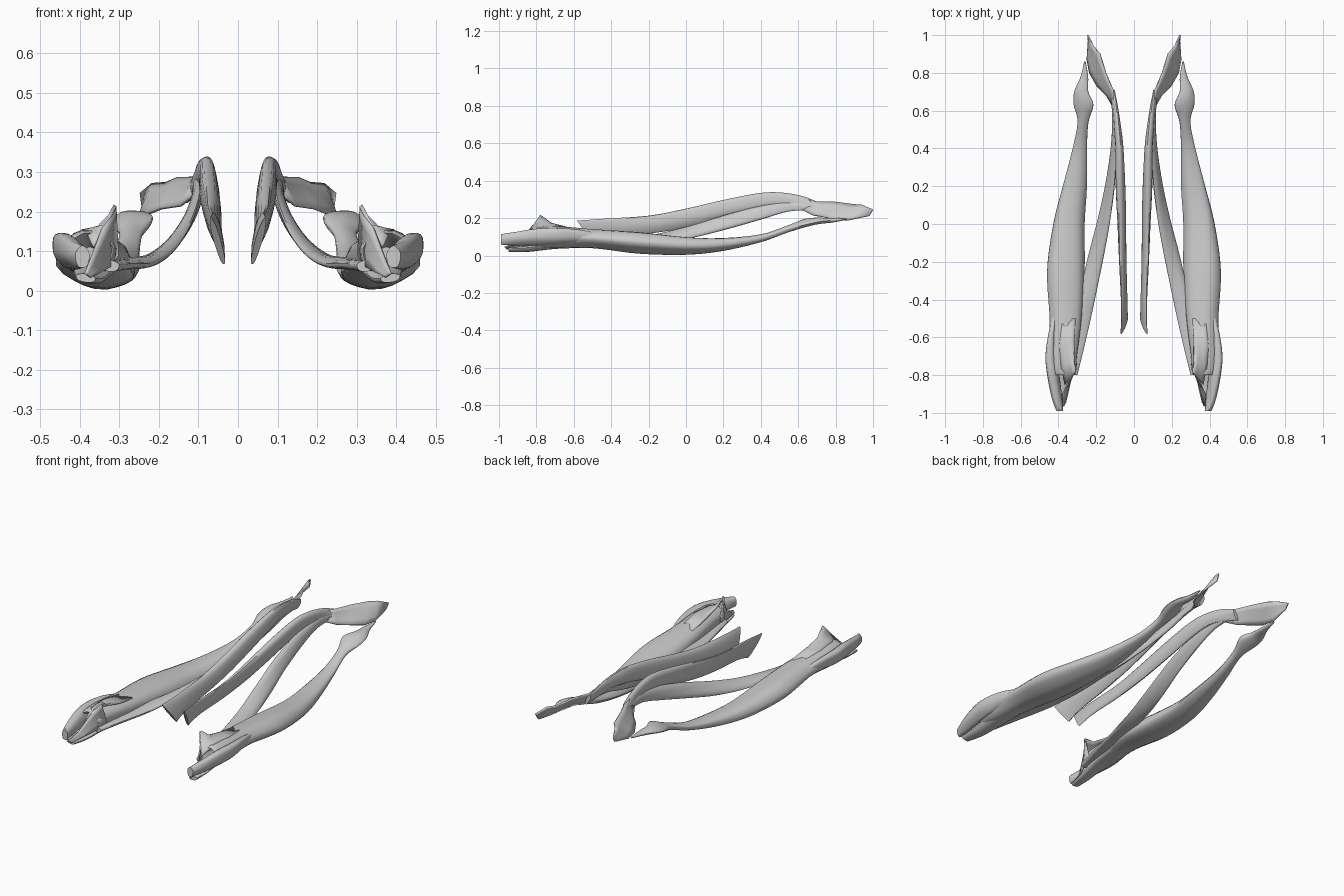
import bpy, bmesh, math
from mathutils import Vector

SIDES, STEPS = 20, 5


def spline(p, i, t):
    """Catmull-Rom value of a list of section tuples."""
    a, b, c, d = (p[max(0, min(len(p) - 1, i + k))] for k in (-1, 0, 1, 2))
    return [0.5 * (2 * q + (r - o) * t + (2 * o - 5 * q + 4 * r - s) * t * t
                   + (3 * q - o - 3 * r + s) * t ** 3) for o, q, r, s in zip(a, b, c, d)]


def finish(name, bm):
    bmesh.ops.recalc_face_normals(bm, faces=bm.faces)
    me = bpy.data.meshes.new(name)
    bm.to_mesh(me)
    bm.free()
    ob = bpy.data.objects.new(name, me)
    bpy.context.collection.objects.link(ob)
    ob.modifiers.new("mirror", "MIRROR").use_mirror_merge = False
    bpy.context.view_layer.objects.active = ob
    ob.select_set(True)
    bpy.ops.object.shade_smooth_by_angle(angle=math.radians(45))
    ob.select_set(False)
    return ob


def muscle(name, sections, shear=0.0, ripple=0.035):
    """Loft ovals; section = x, y, z, half width, half height, roll in degrees."""
    bm = bmesh.new()
    rows = [spline(sections, i, s / STEPS) for i in range(len(sections) - 1) for s in range(STEPS)]
    rows.append(sections[-1])
    rings = []
    for n, (x, y, z, w, h, roll) in enumerate(rows):
        ring, r = [], math.radians(roll)
        for k in range(SIDES):
            a = 2 * math.pi * k / SIDES
            f = 1 + ripple * math.sin(5 * a + 0.15 * n)
            u, v = max(w, .003) * f * math.cos(a), max(h, .003) * f * math.sin(a)
            dz = u * math.sin(r) + v * math.cos(r)
            lean = shear * dz * max(0, 1 - n / 10)      # oblique cut at the first end
            ring.append(bm.verts.new((x + u * math.cos(r) - v * math.sin(r), y + lean, z + dz)))
        rings.append(ring)
    for p, q in zip(rings, rings[1:]):
        for k in range(SIDES):
            j = (k + 1) % SIDES
            bm.faces.new((p[k], p[j], q[j], q[k]))
    bm.faces.new(rings[0])
    bm.faces.new(rings[-1])
    return finish(name, bm)


def sheet(name, edge_a, edge_b, thick):
    """Thin torn membrane spanned between two edges."""
    bm = bmesh.new()
    pairs = []
    for a, b in zip(edge_a, edge_b):
        a, b = Vector(a), Vector(b)
        pairs.append([bm.verts.new(a.lerp(b, t / 4)) for t in range(5)])
    for p, q in zip(pairs, pairs[1:]):
        for k in range(4):
            bm.faces.new((p[k], p[k + 1], q[k + 1], q[k]))
    ob = finish(name, bm)
    so = ob.modifiers.new("thickness", "SOLIDIFY")
    so.thickness, so.offset = thick, 0


# long outer belly with a knob and pointed tendon at the back, cupped at the front
muscle("outer_belly", [
    (.375, -.70, .095, .020, .015, 0), (.375, -.80, .095, .060, .050, 5),
    (.375, -.70, .095, .075, .058, 5), (.360, -.50, .090, .085, .050, 5),
    (.360, -.25, .067, .100, .056, 8), (.345, .00, .052, .083, .046, 8),
    (.315, .20, .060, .064, .034, 5), (.288, .40, .092, .038, .021, 0),
    (.270, .54, .140, .029, .019, -5), (.266, .63, .172, .053, .021, -10),
    (.278, .70, .185, .038, .017, -10), (.262, .78, .188, .020, .012, 0),
    (.260, .86, .195, .004, .004, 0)])

# outer front head
muscle("outer_front_head", [
    (.393, -.99, .085, .018, .028, 0), (.408, -.92, .090, .026, .036, -20),
    (.428, -.80, .100, .030, .046, -20), (.438, -.70, .103, .029, .046, -20),
    (.432, -.58, .105, .020, .036, -15), (.415, -.46, .095, .012, .020, 0)])

# lower front head
muscle("lower_front_head", [
    (.385, -.95, .032, .025, .011, 10), (.375, -.85, .035, .038, .015, 10),
    (.362, -.70, .055, .050, .020, 5), (.350, -.50, .065, .050, .018, 0)])

# torn flap on top of the front
sheet("front_flap",
      [(.310, -.78, .215), (.318, -.72, .170), (.315, -.62, .145), (.310, -.50, .125)],
      [(.365, -.85, .110), (.385, -.76, .150), (.395, -.65, .150), (.380, -.50, .135)], .010)
sheet("front_inner_flap",
      [(.310, -.78, .205), (.340, -.82, .160), (.375, -.90, .070), (.385, -.97, .045)],
      [(.305, -.74, .090), (.325, -.80, .060), (.350, -.87, .045), (.370, -.96, .035)], .008)

# tall inner strap
muscle("inner_strap", [
    (.052, -.54, .125, .009, .062, -16), (.052, -.42, .145, .012, .052, -14),
    (.060, -.20, .165, .017, .049, -12), (.065, .00, .200, .022, .052, -8),
    (.072, .20, .247, .025, .052, -5), (.078, .40, .290, .022, .046, 0),
    (.088, .52, .298, .018, .038, 3), (.100, .62, .282, .014, .036, 10),
    (.118, .71, .252, .010, .034, 25)], shear=-0.7)

# diagonal strap running down to the outer front
muscle("diagonal_strap", [
    (.320, -.80, .062, .020, .014, 0), (.295, -.65, .065, .033, .013, 0),
    (.258, -.45, .070, .042, .013, 5), (.212, -.22, .083, .044, .014, -18),
    (.165, .00, .122, .045, .015, -42), (.128, .20, .175, .044, .015, -60),
    (.106, .40, .228, .038, .014, -72), (.103, .55, .262, .028, .012, -78),
    (.112, .68, .262, .020, .010, -80)])

# fanned torn membrane at the back
sheet("back_membrane",
      [(.102, .64, .300), (.112, .71, .286), (.150, .80, .285), (.180, .90, .272),
       (.215, .94, .270), (.245, 1.0, .245)],
      [(.110, .62, .245), (.145, .68, .215), (.195, .73, .208), (.235, .80, .192),
       (.248, .87, .190), (.240, .98, .212)], .008)
